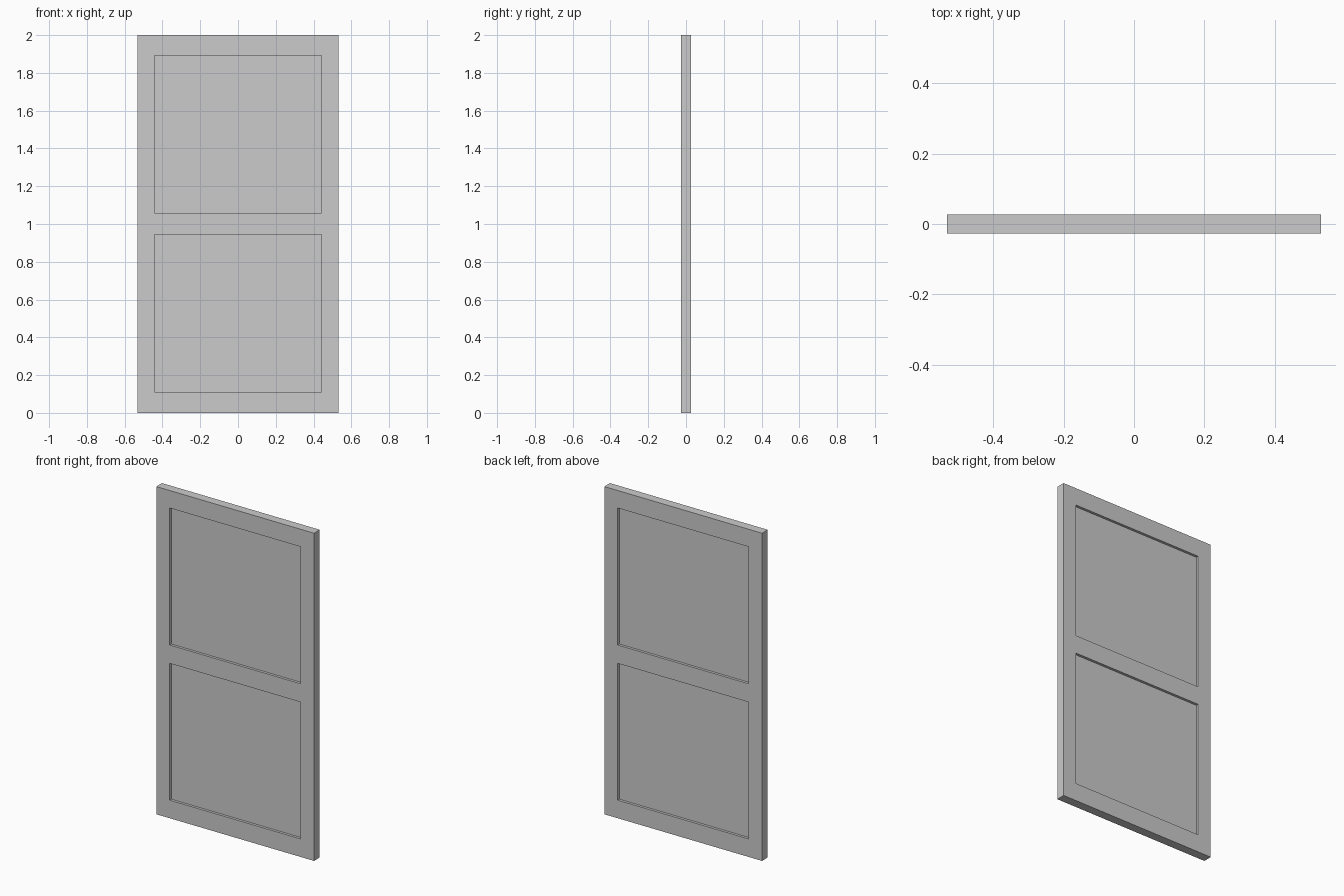
import bpy, bmesh
from mathutils import Matrix, Vector

if "Cube" in bpy.data.objects:
    bpy.data.objects.remove(bpy.data.objects["Cube"])

WIDTH, THICK, HEIGHT = 1.065, 0.055, 2.0
PANEL_X = 0.442                               # half width of the recessed panels
PANELS_Z = [(0.11, 0.945), (1.057, 1.893)]    # lower and upper panel
DEPTH = 0.016                                 # recess on each side

# Door slab
bm = bmesh.new()
bmesh.ops.create_cube(bm, size=1, matrix=Matrix.Translation((0, 0, HEIGHT / 2))
                      @ Matrix.Diagonal((WIDTH, THICK, HEIGHT, 1)))

# Cut lines marking stiles and rails
def cut(point, normal):
    geom = bm.verts[:] + bm.edges[:] + bm.faces[:]
    bmesh.ops.bisect_plane(bm, geom=geom, plane_co=point, plane_no=normal)

for x in (-PANEL_X, PANEL_X):
    cut(Vector((x, 0, 0)), Vector((1, 0, 0)))
for pair in PANELS_Z:
    for z in pair:
        cut(Vector((0, 0, z)), Vector((0, 0, 1)))

# Recessed panels on both sides
bm.normal_update()
def is_panel(face):
    c = face.calc_center_median()
    return (abs(face.normal.y) > 0.9 and abs(c.x) < PANEL_X
            and any(lo < c.z < hi for lo, hi in PANELS_Z))

panels = [f for f in bm.faces if is_panel(f)]
for face in bmesh.ops.extrude_discrete_faces(bm, faces=panels)["faces"]:
    side = 1 if face.calc_center_median().y > 0 else -1
    bmesh.ops.translate(bm, verts=face.verts[:], vec=(0, -side * DEPTH, 0))

# Weld and merge coplanar faces left by the cuts
bmesh.ops.remove_doubles(bm, verts=bm.verts, dist=1e-5)
bmesh.ops.recalc_face_normals(bm, faces=bm.faces)

mesh = bpy.data.meshes.new("door_panel")
bm.to_mesh(mesh)
bm.free()
bpy.context.collection.objects.link(bpy.data.objects.new("door_panel", mesh))
